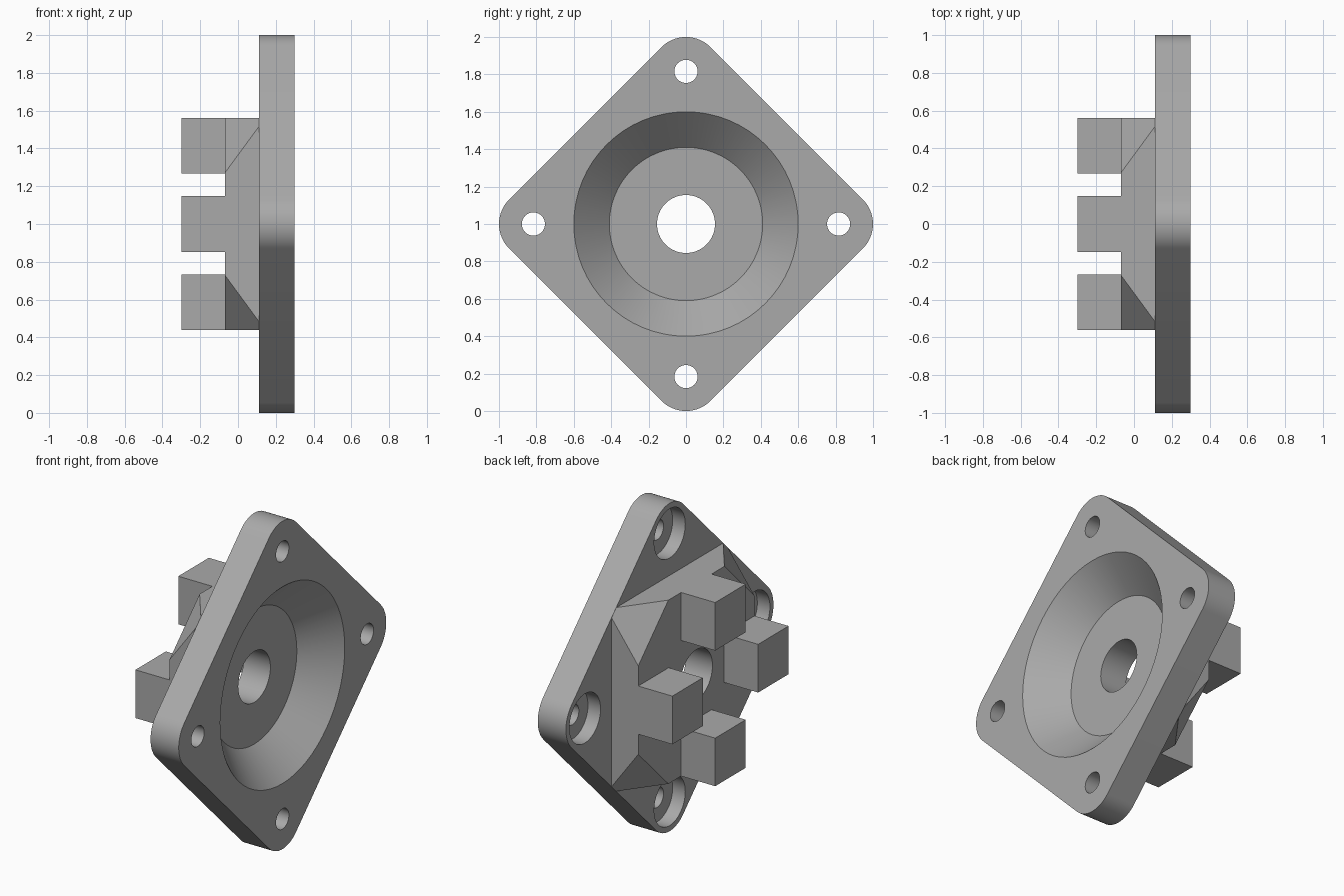
import bpy, bmesh, math

if "Cube" in bpy.data.objects:
    bpy.data.objects.remove(bpy.data.objects["Cube"])

PLATE_BACK, PLATE_FRONT = 0.11, 0.30   # plate thickness along x
BODY_BACK, LUG_BACK = -0.07, -0.30     # raised block and lug ends
HALF = 0.56                            # half width of the raised block

grey = bpy.data.materials.new("grey")
grey.diffuse_color = (0.4, 0.4, 0.4, 1)
grey.use_nodes = True
grey.node_tree.nodes["Principled BSDF"].inputs["Base Color"].default_value = grey.diffuse_color


def loft(name, sections):
    """Solid through matching outlines, each given as (x, [(y, z), ...])."""
    bm = bmesh.new()
    rings = [[bm.verts.new((x, y, z + 1)) for y, z in pts] for x, pts in sections]
    for a, b in zip(rings, rings[1:]):
        for i in range(len(a)):
            j = (i + 1) % len(a)
            bm.faces.new((a[i], a[j], b[j], b[i]))
    bm.faces.new(rings[0])
    bm.faces.new(rings[-1])
    bmesh.ops.recalc_face_normals(bm, faces=bm.faces)
    mesh = bpy.data.meshes.new(name)
    bm.to_mesh(mesh)
    bm.free()
    mesh.materials.append(grey)
    obj = bpy.data.objects.new(name, mesh)
    bpy.context.collection.objects.link(obj)
    return obj


def circle(r, cy=0, cz=0, n=64):
    return [(cy + r * math.cos(2 * math.pi * i / n),
             cz + r * math.sin(2 * math.pi * i / n)) for i in range(n)]


def combine(target, tool, operation):
    mod = target.modifiers.new("combine", 'BOOLEAN')
    mod.operation, mod.solver, mod.object = operation, 'EXACT', tool
    bpy.context.view_layer.objects.active = target
    bpy.ops.object.modifier_apply(modifier=mod.name)
    bpy.data.objects.remove(tool)


def octagon(k):
    """Square of half width HALF whose corners are cut back to k."""
    h = HALF
    return [(h, -k), (h, k), (k, h), (-k, h), (-h, k), (-h, -k), (-k, -h), (k, -h)]


# Diamond plate with rounded corners
HOLE, CORNER = 0.816, 0.184
outline = []
for q in range(4):
    a = q * math.pi / 2
    for i in range(17):
        t = a - math.pi / 4 + math.pi / 2 * i / 16
        outline.append((HOLE * math.cos(a) + CORNER * math.cos(t),
                        HOLE * math.sin(a) + CORNER * math.sin(t)))
flange = loft("mounting_flange", [(PLATE_BACK, outline), (PLATE_FRONT, outline)])

# Raised block with sloping corners
body = loft("raised_block", [(BODY_BACK, octagon(0.27)), (PLATE_BACK, octagon(0.515))])

# Four square lugs on the block
W, INNER = 0.147, 0.267
for y0, y1, z0, z1 in ((-W, W, INNER, HALF), (-W, W, -HALF, -INNER),
                       (INNER, HALF, -W, W), (-HALF, -INNER, -W, W)):
    square = [(y0, z0), (y1, z0), (y1, z1), (y0, z1)]
    combine(body, loft("lug", [(LUG_BACK, square), (BODY_BACK, square)]), 'UNION')
combine(flange, body, 'UNION')

# Conical recess and central bore
combine(flange, loft("recess", [(PLATE_BACK, circle(0.41)), (0.40, circle(0.70))]), 'DIFFERENCE')
combine(flange, loft("bore", [(-0.2, circle(0.155)), (0.2, circle(0.155))]), 'DIFFERENCE')

# Counterbored screw holes at the corners
for y, z in ((HOLE, 0), (-HOLE, 0), (0, HOLE), (0, -HOLE)):
    small, wide = circle(0.062, y, z, 48), circle(0.15, y, z, 48)
    combine(flange, loft("screw_hole", [(0.0, small), (0.4, small)]), 'DIFFERENCE')
    combine(flange, loft("counterbore", [(0.0, wide), (PLATE_BACK + 0.085, wide)]), 'DIFFERENCE')

# Smooth the round walls, keep real edges crisp
bpy.ops.object.select_all(action='DESELECT')
flange.select_set(True)
bpy.context.view_layer.objects.active = flange
bpy.ops.object.shade_smooth_by_angle(angle=math.radians(25))
